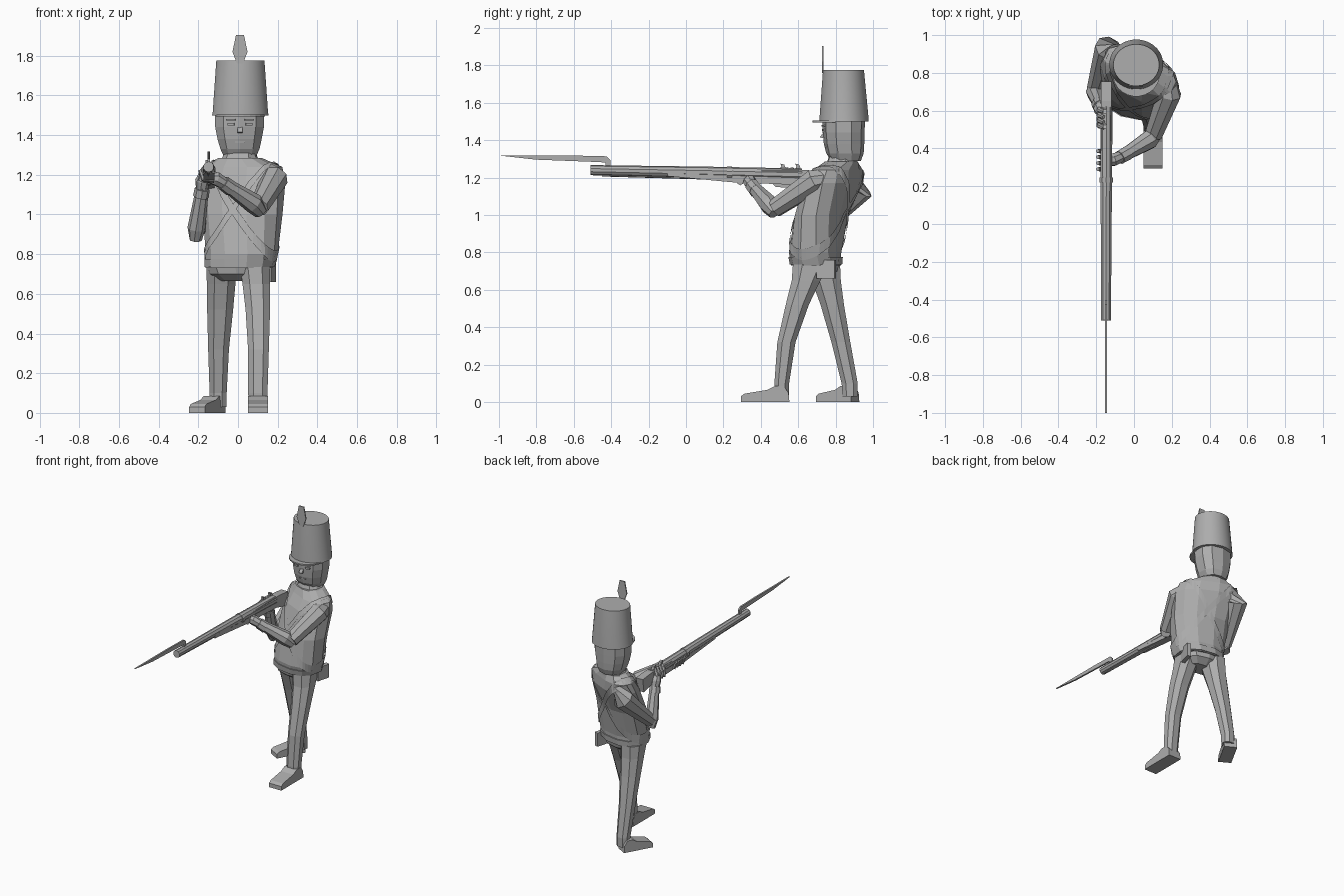
import bpy, bmesh, math
from mathutils import Vector, Matrix

cube = bpy.data.objects.get("Cube")
if cube:
    bpy.data.objects.remove(cube)

grey = bpy.data.materials.new("plain_grey")
GREY = (0.42, 0.42, 0.42, 1)
grey.diffuse_color = GREY
grey.use_nodes = True
grey.node_tree.nodes["Principled BSDF"].inputs["Base Color"].default_value = GREY


def finish(name, bm):
    bmesh.ops.recalc_face_normals(bm, faces=bm.faces[:])
    mesh = bpy.data.meshes.new(name)
    bm.to_mesh(mesh)
    bm.free()
    mesh.materials.append(grey)
    obj = bpy.data.objects.new(name, mesh)
    bpy.context.collection.objects.link(obj)
    return obj


def skin(name, rings):
    """Join rings of points into a closed, capped body."""
    bm = bmesh.new()
    loops = [[bm.verts.new(p) for p in ring] for ring in rings]
    count = len(loops[0])
    for low, high in zip(loops, loops[1:]):
        for i in range(count):
            j = (i + 1) % count
            bm.faces.new((low[i], low[j], high[j], high[i]))
    bm.faces.new(loops[0][::-1])
    bm.faces.new(loops[-1])
    return finish(name, bm)


def loft(name, sections, sides=10, power=0.85):
    """Level sections: z, centre x, centre y, half width, half depth, turn."""
    def soft(v):
        return math.copysign(abs(v) ** power, v)
    rings = []
    for z, cx, cy, rx, ry, turn in sections:
        spin = Matrix.Rotation(math.radians(turn), 3, 'Z')
        angles = [math.tau * (i + 0.5) / sides for i in range(sides)]
        rings.append([Vector((cx, cy, z)) + spin @ Vector(
            (rx * soft(math.cos(a)), ry * soft(math.sin(a)), 0)) for a in angles])
    return skin(name, rings)


def limb(name, points, radii, sides=8):
    """Tapered tube through a few points."""
    points = [Vector(p) for p in points]
    rings = []
    for i, (p, r) in enumerate(zip(points, radii)):
        along = (points[min(i + 1, len(points) - 1)] - points[max(i - 1, 0)]).normalized()
        u = along.cross(Vector((0, 0, 1))).normalized()
        v = u.cross(along)
        angles = [math.tau * (k + 0.5) / sides for k in range(sides)]
        rings.append([p + r * (u * math.cos(a) + v * math.sin(a)) for a in angles])
    return skin(name, rings)


def prism(name, outline, width, place=(0, 0, 0), turn=0):
    """Side outline (y, z) given a width along x, then turned and placed."""
    obj = skin(name, [[(s * width / 2, y, z) for y, z in outline] for s in (-1, 1)])
    obj.location = place
    obj.rotation_euler.z = math.radians(turn)
    return obj


def box(name, place, size, turn=0):
    w, d, h = (s / 2 for s in size)
    return prism(name, [(-d, -h), (d, -h), (d, h), (-d, h)], size[0], place, turn)


# Legs in stride, left one forward
loft("left_leg", [(0.03, .1, .512, .05, .04, 0), (0.1, .1, .512, .052, .042, 0),
                  (0.32, .103, .537, .056, .052, 0), (0.52, .1, .595, .066, .066, 0),
                  (0.65, .092, .642, .074, .082, 0), (0.74, .085, .67, .08, .105, 0)], 8)
loft("right_leg", [(0.03, -.1, .877, .046, .042, 0), (0.1, -.1, .875, .046, .046, 0),
                   (0.32, -.098, .828, .056, .054, 0), (0.52, -.09, .782, .07, .067, 0),
                   (0.65, -.085, .75, .077, .083, 0), (0.74, -.083, .73, .082, .1, 0)], 8)

# Shoes
shoe = [(0, 0), (-.005, .05), (-.03, .085), (-.08, .085), (-.12, .065), (-.24, .045),
        (-.26, .03), (-.26, 0)]
prism("left_shoe", shoe, 0.1, (.1, .553, 0))
prism("right_shoe", [(y * 0.83, z) for y, z in shoe], 0.09, (-.102, .905, 0), -29)

# Hips, coat and collar
loft("hips", [(.665, .0, .7, .1, .06, 0), (.7, .0, .7, .145, .11, -4),
              (.76, .0, .7, .165, .125, -8)])
torso = loft("coat", [(.73, .005, .695, .17, .13, -8), (.8, .018, .69, .182, .135, -12),
                      (1, .025, .725, .203, .13, -20), (1.17, .03, .787, .22, .125, -26),
                      (1.24, .03, .812, .205, .1, -26), (1.285, .01, .83, .11, .085, -20)], 12)
loft("waist_belt", [(.735, .008, .695, .176, .137, -9), (.775, .014, .693, .184, .141, -11)], 12)
loft("collar", [(1.26, .01, .83, .1, .085, -12), (1.31, .01, .84, .08, .078, -8)])
box("coat_tail", (.165, .75, .71), (.03, .1, .1), -15)


def cross_belt(name, side):
    """Slanted band wrapped onto the coat."""
    bm = bmesh.new()
    steps = 48
    spin = Matrix.Rotation(math.radians(-20), 3, 'Z')
    rows = []
    for i in range(steps):
        a = math.tau * i / steps
        z = 1.03 + side * 0.24 * math.cos(a)
        base = Vector((.02, .74 + (z - 1.03) * 0.25, z))
        base += spin @ Vector((0.17 * math.cos(a), 0.15 * math.sin(a), 0))
        rows.append([bm.verts.new(base + Vector((0, 0, h))) for h in (-.03, .03)])
    for i in range(steps):
        low, high = rows[i], rows[(i + 1) % steps]
        bm.faces.new((low[0], high[0], high[1], low[1]))
    wrap = finish(name, bm).modifiers.new("wrap", 'SHRINKWRAP')
    wrap.target = torso
    wrap.wrap_mode = 'ABOVE_SURFACE'
    wrap.offset = 0.008


cross_belt("cross_belt_left", 1)
cross_belt("cross_belt_right", -1)

# Left arm reaching across to the fore end
limb("left_upper_arm", [(.17, .77, 1.2), (.185, .69, 1.182), (.105, .475, 1.035)],
     (.05, .068, .05))
limb("left_forearm", [(.115, .475, 1.01), (.08, .445, 1.055), (-.06, .36, 1.15)],
     (.035, .052, .034))
limb("left_cuff", [(-.035, .375, 1.13), (-.075, .352, 1.16)], (.04, .038))
limb("left_hand", [(-.06, .36, 1.15), (-.11, .34, 1.18), (-.15, .33, 1.185)],
     (.03, .036, .025))

# Right arm drawn back, elbow low
limb("right_upper_arm", [(-.1, .9, 1.21), (-.135, .93, 1.14), (-.207, .715, .92)],
     (.06, .074, .045))
limb("right_forearm", [(-.213, .72, .872), (-.21, .7, .93), (-.178, .62, 1.14)],
     (.032, .045, .032))
limb("right_cuff", [(-.187, .635, 1.09), (-.18, .62, 1.13)], (.04, .038))
limb("right_hand", [(-.182, .625, 1.12), (-.18, .61, 1.17), (-.17, .59, 1.21)],
     (.03, .036, .025))

# Fingers curled round the gun
for i in range(4):
    y = .29 + i * 0.032
    limb("left_finger", [(-.12, y, 1.175), (-.175, y, 1.18), (-.192, y, 1.225)],
         (.016, .014, .01), 6)
    y = .53 + i * 0.028
    limb("right_finger", [(-.185, y, 1.17), (-.185, y - .01, 1.215), (-.16, y - .02, 1.25)],
         (.015, .014, .01), 6)

# Musket: barrel, stock, band, lock and bayonet
limb("barrel", [(-.148, -.51, 1.24), (-.147, .1, 1.228), (-.146, .62, 1.215)],
     (.027, .031, .034), 10)
prism("stock", [(-.1, 1.208), (.25, 1.175), (.5, 1.165), (.62, 1.16), (.74, 1.13),
                (.755, 1.23), (.65, 1.24), (-.1, 1.23)], .055, (-.146, 0, 0))
limb("ramrod", [(-.148, -.45, 1.214), (-.147, .1, 1.198)], (.008, .008), 6)
limb("barrel_band", [(-.147, .22, 1.222), (-.147, .245, 1.222)], (.037, .037), 10)
for y in (.52, .6):
    prism("lock_hammer", [(y, 1.22), (y + .025, 1.22), (y + .005, 1.27), (y - .015, 1.275)],
          .018, (-.155, 0, 0))
prism("trigger_guard", [(.46, 1.17), (.58, 1.165), (.56, 1.145), (.48, 1.15)],
      .015, (-.147, 0, 0))
prism("bayonet", [(-1, 1.318), (-.8, 1.296), (-.46, 1.283), (-.43, 1.28), (-.43, 1.25),
                  (-.405, 1.25), (-.405, 1.295), (-.425, 1.314), (-.6, 1.318)],
      .012, (-.148, 0, 0))

# Head and face
loft("head", [(1.29, .01, .855, .083, .08, 0), (1.33, .01, .85, .103, .1, 0),
              (1.38, .008, .845, .116, .108, 0), (1.44, .008, .843, .128, .112, 0),
              (1.52, .008, .843, .13, .114, 0)])
prism("nose", [(.76, 1.475), (.715, 1.415), (.76, 1.405)], .025, (.01, 0, 0))
for side in (-1, 1):
    box("eye", (.01 + side * .045, .74, 1.455), (.034, .02, .012), side * 12)
    box("brow", (.01 + side * .045, .738, 1.478), (.046, .02, .008), side * 12)
box("mouth", (.01, .748, 1.365), (.05, .016, .007))

# Tall hat, peak and plume
hat = loft("hat", [(1.5, .012, .845, .143, .132, 0), (1.515, .012, .845, .14, .132, 0),
                   (1.775, .012, .842, .122, .11, 0)], 32, 1)
loft("hat_peak", [(1.495, .012, .795, .125, .12, 0), (1.505, .012, .795, .125, .12, 0)], 24, 1)
prism("plume", [(-.015, 1.76), (-.038, 1.82), (-.02, 1.905), (.02, 1.905), (.038, 1.82),
                (.015, 1.76)], .008, (.01, .731, 0), 90)
bpy.ops.object.select_all(action='DESELECT')
hat.select_set(True)
bpy.context.view_layer.objects.active = hat
bpy.ops.object.shade_smooth_by_angle(angle=math.radians(30))
